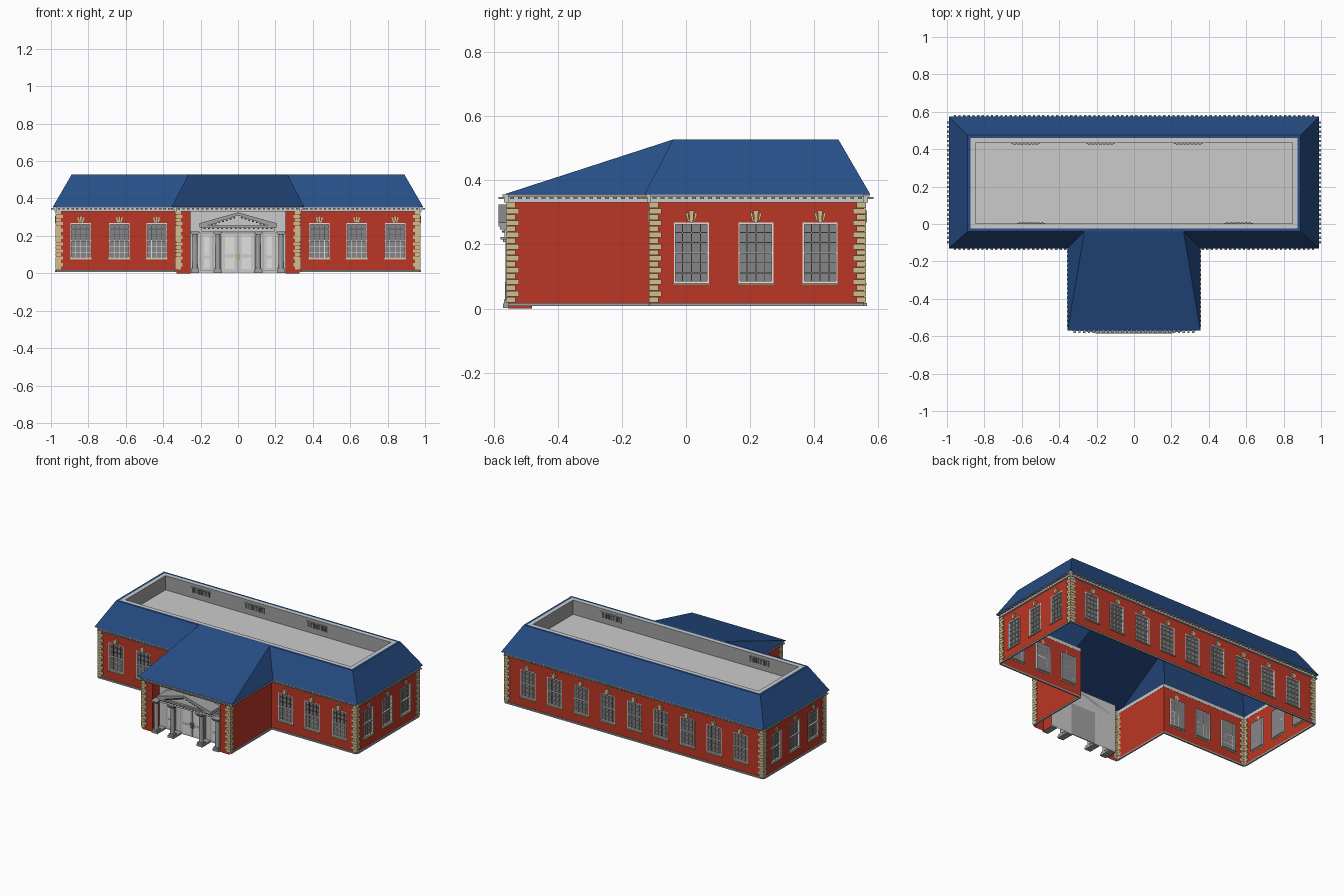
import bpy, bmesh
from math import radians
from mathutils import Matrix, Vector

cube = bpy.data.objects.get("Cube")
if cube:
    bpy.data.objects.remove(cube)


def material(name, r, g, b):
    m = bpy.data.materials.new(name)
    m.use_nodes = True
    m.diffuse_color = (r, g, b, 1)
    m.node_tree.nodes["Principled BSDF"].inputs["Base Color"].default_value = (r, g, b, 1)
    return m


RED = material("brick_red", .5, .037, .018)
BLUE = material("roof_blue", .02, .076, .24)
CREAM = material("cream_stone", .62, .52, .28)
PALE = material("pale_grey", .6, .6, .6)
STONE = material("stone_grey", .36, .36, .36)
DARK = material("dark_grey", .1, .1, .1)
GLASS = material("glass_grey", .24, .24, .25)
WHITE = material("frame_white", .75, .75, .74)
BRASS = material("brass", .55, .42, .12)

parts = {}


def part(name, mat):
    return parts.setdefault(name, (bmesh.new(), mat))[0]


def face(name, mat, points, M=Matrix()):
    bm = part(name, mat)
    return bm.faces.new([bm.verts.new(M @ Vector(p)) for p in points])


def prism(name, mat, M, outline, v0, v1):
    """Outline in (along wall, height), extruded from depth v0 out to v1."""
    front = [(u, -v1, z) for u, z in outline]
    back = [(u, -v0, z) for u, z in outline]
    face(name, mat, front, M)
    face(name, mat, back[::-1], M)
    for i in range(len(outline)):
        j = (i + 1) % len(outline)
        face(name, mat, [front[i], back[i], back[j], front[j]], M)


def box(name, mat, M, u0, u1, v0, v1, z0, z1):
    prism(name, mat, M, [(u0, z0), (u1, z0), (u1, z1), (u0, z1)], v0, v1)


def side(x, y, degrees):
    return Matrix.Translation((x, y, 0)) @ Matrix.Rotation(radians(degrees), 4, 'Z')


SILL, HEAD, HALF, TOP = .08, .268, .055, .335


def window(M, c, front):
    # recessed pane with reveal, border, sashes and keystone
    l, r = c - HALF, c + HALF
    mid = (SILL + HEAD) / 2
    face("window_glass", GLASS, [(l, .012, SILL), (r, .012, SILL), (r, .012, HEAD), (l, .012, HEAD)], M)
    for a, b in ((l, l + .006), (r - .006, r)):
        box("window_frames", WHITE, M, a, b, -.012, .001, SILL, HEAD)
    for z in (SILL, mid - .003, HEAD - .006):
        box("window_frames", WHITE, M, l, r, -.012, 0, z, z + .006)
    for z0, z1, upper in ((SILL, mid, False), (mid, HEAD, True)):
        if front:
            name, mat = ("upper_sash_bars", DARK) if upper else ("lower_sash_bars", WHITE)
        else:
            name, mat = "sash_bars", STONE
        for i in (1, 2, 3):
            u = l + i * HALF / 2
            box(name, mat, M, u - .0015, u + .0015, -.012, -.006, z0, z1)
        for i in (1, 2):
            z = z0 + (z1 - z0) * i / 3
            box(name, mat, M, l, r, -.012, -.007, z - .0015, z + .0015)
    box("window_sills", CREAM, M, l - .004, r + .004, -.002, .007, SILL - .007, SILL)
    prism("keystones", CREAM, M, [(c - .005, HEAD), (c + .005, HEAD), (c + .008, .306), (c - .008, .306)], 0, .009)
    for s in (-1, 1):
        prism("keystones", CREAM, M, [(c + s * .006, HEAD + .003), (c + s * .011, HEAD + .003),
                                      (c + s * .019, .297), (c + s * .011, .3)], 0, .006)


def wall(M, u0, u1, windows=(), quoins=(), front=False, base=.008, trim=True):
    # wall sheet with window openings
    us = sorted([u0, u1] + [c + s * HALF for c in windows for s in (-1, 1)])
    for i in range(len(us) - 1):
        bands = [(base, SILL), (HEAD, TOP)] if i % 2 else [(base, TOP)]
        for z0, z1 in bands:
            face("brick_walls", RED, [(us[i], 0, z0), (us[i + 1], 0, z0), (us[i + 1], 0, z1), (us[i], 0, z1)], M)
    for c in windows:
        window(M, c, front)
    # alternating corner stones
    for end, direction in quoins:
        for i in range(17):
            w = .034 if i % 2 else .024
            z = .019 + i * .0184
            a, b = sorted((end - direction * .006, end + direction * w))
            box("corner_quoins", CREAM, M, a, b, -.001, .006, z, z + .0168)
    if trim:
        box("plinth", STONE, M, u0, u1, -.001, .009, .008, .018)
        cornice(M, u0, u1)


def cornice(M, u0, u1):
    box("cornice", PALE, M, u0, u1, -.001, .012, .331, .355)
    box("cornice_moulding", STONE, M, u0, u1, 0, .017, .349, .355)
    n = round((u1 - u0) / .025)
    for i in range(n):
        u = u0 + (i + .5) * (u1 - u0) / n
        box("dentils", STONE, M, u - .006, u + .006, .01, .029, .341, .348)


X, F, B, W, P = .97, -.11, .555, .33, -.555
ends = (.017, .218, .418)
bays = (.435, .635, .84)

# main block and front wing walls
wall(side(0, F, 0), W, X, bays, [(X, -1)], True)
wall(side(0, F, 0), -X, -W, [-b for b in bays], [(-X, 1)], True)
wall(side(X, 0, 90), F, B, ends, [(F, 1), (B, -1)])
wall(side(-X, 0, -90), -B, -F, [-e for e in ends], [(-F, -1), (-B, 1)])
wall(side(0, B, 180), -X, X, [i * .2 for i in range(-4, 5)], [(X, -1), (-X, 1)])
wall(side(W, 0, 90), P, F, quoins=[(P, 1)])
wall(side(-W, 0, -90), -F, -P, quoins=[(-P, -1)])
porch = side(0, P, 0)
R = .255
wall(porch, R, W, quoins=[(W, -1)], base=0, trim=False)
wall(porch, -W, -R, quoins=[(-W, 1)], base=0, trim=False)
cornice(porch, -W, W)

# entrance recess
D = -.48
for s in (-1, 1):
    face("porch_reveals", RED, [(s * R, P, 0), (s * R, D, 0), (s * R, D, TOP), (s * R, P, TOP)])
face("porch_ceiling", PALE, [(-R, P, TOP), (R, P, TOP), (R, D, TOP), (-R, D, TOP)])
door = side(0, D, 0)
face("porch_back", PALE, [(-R, 0, .005), (R, 0, .005), (R, 0, TOP), (-R, 0, TOP)], door)

# double door and side panels
box("door_frame", STONE, door, -.094, .094, 0, .004, .005, .222)
for s in (-1, 1):
    a, b = sorted((s * .002, s * .086))
    box("door_leaves", PALE, door, a, b, .004, .009, .008, .214)
    for z0, z1 in ((.022, .085), (.1, .2)):
        box("door_panels", WHITE, door, a + .016, b - .016, .009, .012, z0, z1)
    box("door_handles", BRASS, door, s * .009 - .003, s * .009 + .003, .009, .017, .07, .105)
    c = s * .167
    box("side_panels", STONE, door, c - .036, c + .036, 0, .004, .012, .218)
    box("side_panel_faces", PALE, door, c - .031, c + .031, .004, .007, .018, .212)
    for z0, z1 in ((.028, .08), (.095, .2)):
        box("side_panel_insets", WHITE, door, c - .015, c + .015, .007, .01, z0, z1)

# columns with feet and capitals
for c in (-.23, -.108, .108, .23):
    box("column_feet", STONE, door, c - .022, c + .022, 0, .09, .002, .016)
    box("column_bases", STONE, door, c - .018, c + .018, .05, .087, .016, .028)
    bm = part("columns", STONE)
    bmesh.ops.create_cone(bm, cap_ends=True, segments=12, radius1=.015, radius2=.013, depth=.185,
                          matrix=door @ Matrix.Translation((c, -.069, .12)))
    box("column_capitals", STONE, door, c - .018, c + .018, .05, .09, .207, .215)
    box("column_capitals", STONE, door, c - .023, c + .023, .045, .098, .215, .223)

# entablature and pediment
box("entablature", PALE, door, -.195, .195, 0, .085, .223, .246)
box("pediment_base", STONE, door, -.205, .205, 0, .1, .246, .256)
prism("tympanum", PALE, door, [(-.18, .256), (.18, .256), (0, .312)], 0, .085)
for s in (-1, 1):
    prism("raking_cornice", STONE, door, [(s * .205, .256), (s * .165, .256), (0, .309), (0, .325), (s * .205, .268)], 0, .105)
    for i in range(8):
        u, z = s * (.02 + i * .02), .301 - i * .0063
        box("pediment_dentils", DARK, door, u - .005, u + .005, .085, .098, z - .008, z + .001)
for i in range(16):
    u = -.18 + i * .024
    box("entablature_dentils", DARK, door, u - .005, u + .005, .085, .094, .237, .244)

# hipped roofs
E, T = .355, .527
ex, ef, eb, tx, tf, tb = .99, -.13, .575, .89, -.04, .475
wx, wt, wf = .355, .265, -.57
for s in (-1, 1):
    face("main_roof", BLUE, [(s * wx, ef, E), (s * ex, ef, E), (s * tx, tf, T), (s * wt, tf, T)])
    face("main_roof", BLUE, [(s * ex, ef, E), (s * ex, eb, E), (s * tx, tb, T), (s * tx, tf, T)])
    face("wing_roof", BLUE, [(s * wx, wf, E), (s * wx, ef, E), (s * wt, tf, T)])
face("main_roof", BLUE, [(ex, eb, E), (-ex, eb, E), (-tx, tb, T), (tx, tb, T)])
face("wing_roof", BLUE, [(-wx, wf, E), (wx, wf, E), (wt, tf, T), (-wt, tf, T)])


def ring(inset, z):
    x, y0, y1 = tx - inset, tf + inset, tb - inset
    return [(-x, y0, z), (x, y0, z), (x, y1, z), (-x, y1, z)]


# sunken flat roof: blue rim, pale ledge, parapet walls and floor
FLOOR = .43
loops = [ring(0, T), ring(.016, T), ring(.042, T), ring(.042, FLOOR)]
styles = [("roof_rim", BLUE), ("parapet_ledge", PALE), ("parapet_walls", STONE)]
for (name, mat), a, b in zip(styles, loops, loops[1:]):
    for i in range(4):
        j = (i + 1) % 4
        face(name, mat, [a[i], a[j], b[j], b[i]])
face("flat_roof", PALE, loops[-1])

# parapet vents
back_vents, front_vents = side(0, tb - .042, 0), side(0, tf + .042, 180)
for M, us in ((back_vents, (-.58, -.18, .29)), (front_vents, (-.56, .55))):
    for u in us:
        box("vent_frames", STONE, M, u - .075, u + .075, 0, .004, .465, .505)
        for i in range(7):
            a = u - .066 + i * .02
            box("vent_slots", DARK, M, a, a + .014, .004, .007, .47, .5)

# turn the collected parts into objects
for name, (bm, mat) in parts.items():
    bmesh.ops.remove_doubles(bm, verts=bm.verts, dist=.00001)
    bmesh.ops.recalc_face_normals(bm, faces=bm.faces)
    mesh = bpy.data.meshes.new(name)
    bm.to_mesh(mesh)
    bm.free()
    mesh.materials.append(mat)
    bpy.context.scene.collection.objects.link(bpy.data.objects.new(name, mesh))
